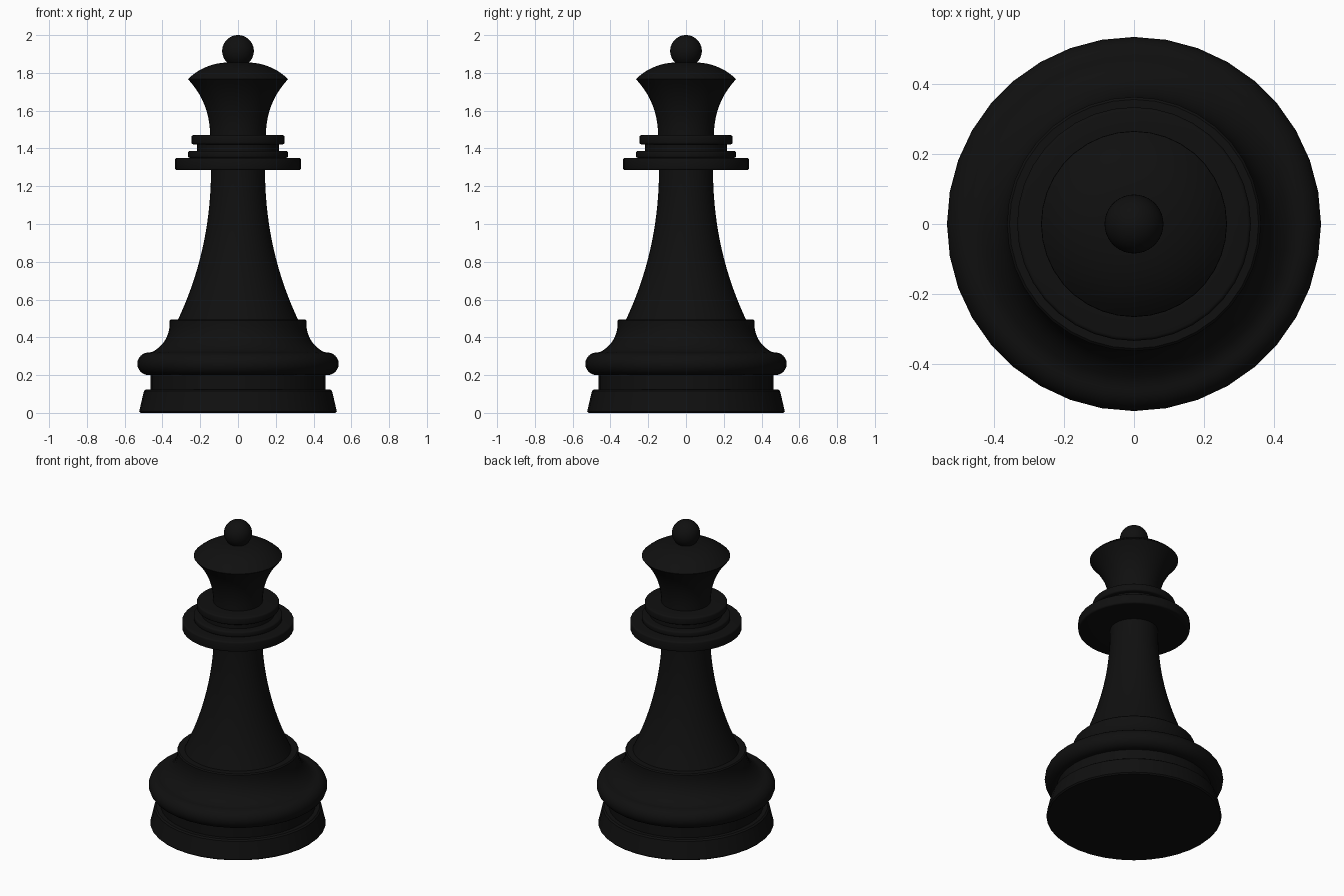
import bpy, bmesh, math

if "Cube" in bpy.data.objects:
    bpy.data.objects.remove(bpy.data.objects["Cube"])

SIDES = 36
black = bpy.data.materials.new("black")
black.diffuse_color = (0.005, 0.005, 0.005, 1)
black.use_nodes = True
black.node_tree.nodes["Principled BSDF"].inputs["Base Color"].default_value = black.diffuse_color


def bezier(a, c, b, n=10):
    """Quadratic curve from a to b, pulled towards c."""
    return [tuple((1-t)**2*a[i] + 2*t*(1-t)*c[i] + t*t*b[i] for i in (0, 1))
            for t in (k/n for k in range(n+1))]


def arc(r, z, rad, a0, a1, n=12):
    return [(r + rad*math.cos(math.radians(a0+(a1-a0)*k/n)),
             z + rad*math.sin(math.radians(a0+(a1-a0)*k/n))) for k in range(n+1)]


def disc(r, z0, z1, b=0.01):
    """Outer wall of a flat ring with rounded edges."""
    return arc(r-b, z0+b, b, -90, 0, 3) + arc(r-b, z1-b, b, 0, 90, 3)


def lathe(name, profile):
    """Turn a bottom-to-top (radius, height) profile around z."""
    bm = bmesh.new()
    verts = [bm.verts.new((r, 0, z)) for r, z in profile]
    edges = [bm.edges.new(p) for p in zip(verts, verts[1:])]
    bmesh.ops.spin(bm, geom=verts+edges, cent=(0, 0, 0), axis=(0, 0, 1),
                   angle=2*math.pi, steps=SIDES, use_merge=True)
    bmesh.ops.remove_doubles(bm, verts=bm.verts, dist=1e-5)
    # the first strip of an upward profile must face away from the axis
    bm.normal_update()
    bm.faces.ensure_lookup_table()
    if sum(f.normal.x*f.calc_center_median().x + f.normal.y*f.calc_center_median().y
           for f in bm.faces) < 0:
        bmesh.ops.reverse_faces(bm, faces=bm.faces)
    me = bpy.data.meshes.new(name)
    bm.to_mesh(me)
    bm.free()
    me.materials.append(black)
    ob = bpy.data.objects.new(name, me)
    bpy.context.collection.objects.link(ob)
    bpy.ops.object.select_all(action='DESELECT')
    ob.select_set(True)
    bpy.context.view_layer.objects.active = ob
    bpy.ops.object.shade_smooth_by_angle(angle=math.radians(35))


# foot, groove, round moulding, cove and ledge
lathe("base",
      [(0, 0), (0.515, 0), (0.523, 0.008), (0.498, 0.116), (0.488, 0.124),
       (0.462, 0.124), (0.462, 0.2)]
      + arc(0.473, 0.26, 0.06, -90, 90)
      + bezier((0.455, 0.322), (0.372, 0.365), (0.362, 0.46), 8)
      + [(0.362, 0.488), (0.355, 0.495), (0.317, 0.495)])

# tapering stem
lathe("stem", bezier((0.317, 0.495), (0.143, 0.865), (0.143, 1.285), 14))

# stacked collar rings
lathe("collar",
      [(0.143, 1.285)] + disc(0.333, 1.285, 1.35) + disc(0.265, 1.35, 1.386)
      + [(0.217, 1.386), (0.217, 1.422)] + disc(0.247, 1.422, 1.47)
      + [(0.148, 1.47)])

# flared crown with domed top
lathe("crown",
      bezier((0.148, 1.47), (0.148, 1.64), (0.264, 1.766), 10)
      + bezier((0.264, 1.768), (0.19, 1.84), (0.085, 1.853), 8)
      + [(0.045, 1.856)])

# ball finial
lathe("ball_finial", arc(0, 1.916, 0.084, -55, 90, 16))
